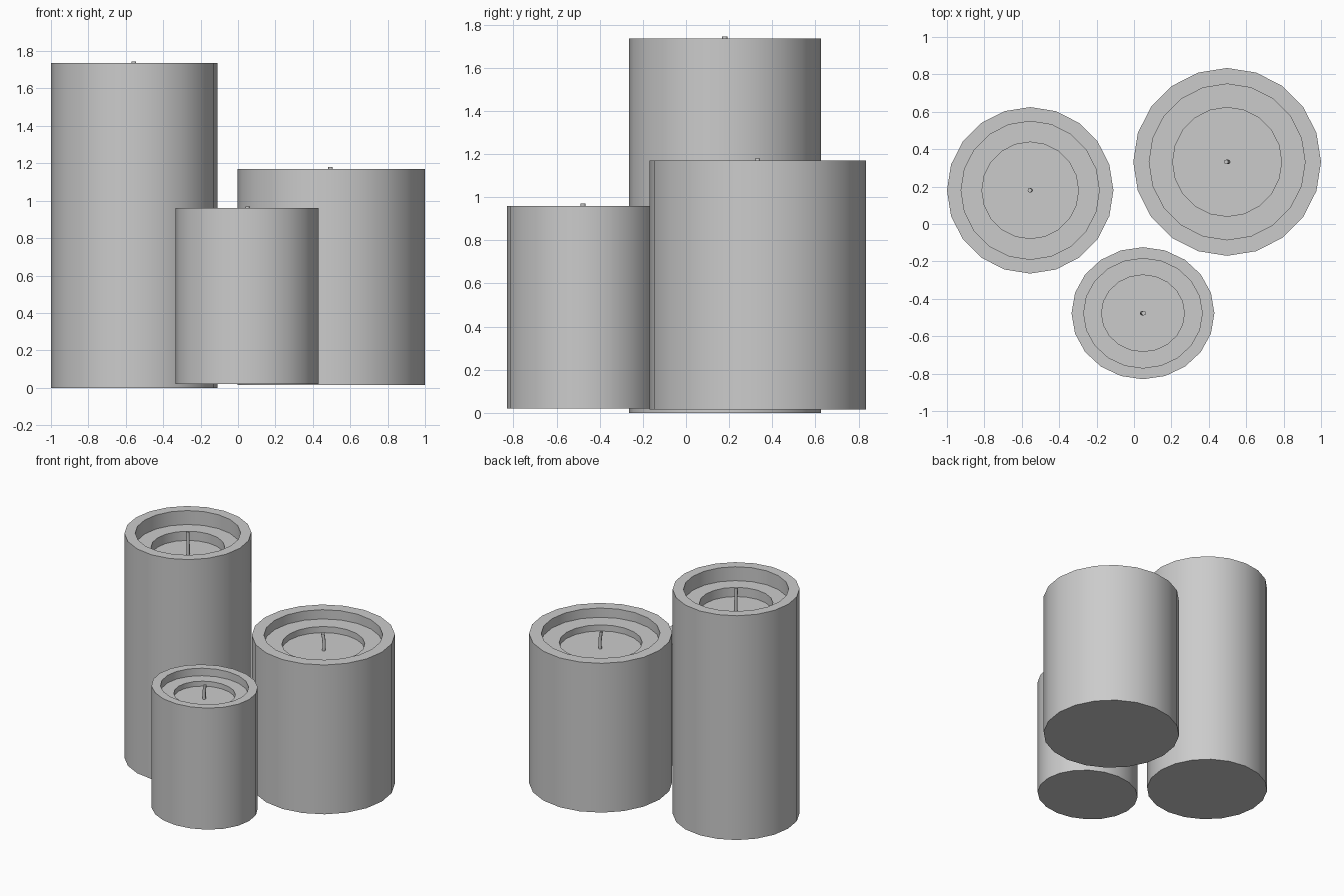
import bpy, bmesh, math

if "Cube" in bpy.data.objects:
    bpy.data.objects.remove(bpy.data.objects["Cube"])

SIDES = 20


def finish(name, bm, angle):
    bmesh.ops.recalc_face_normals(bm, faces=bm.faces[:])
    mesh = bpy.data.meshes.new(name)
    bm.to_mesh(mesh)
    bm.free()
    ob = bpy.data.objects.new(name, mesh)
    bpy.context.collection.objects.link(ob)
    bpy.ops.object.select_all(action='DESELECT')
    ob.select_set(True)
    bpy.context.view_layer.objects.active = ob
    bpy.ops.object.shade_smooth_by_angle(angle=math.radians(angle))
    return ob


def skin(rings, bm):
    # Join successive vertex rings and cap both ends
    loops = [[bm.verts.new(p) for p in ring] for ring in rings]
    n = len(loops[0])
    for a, b in zip(loops, loops[1:]):
        for i in range(n):
            j = (i + 1) % n
            bm.faces.new((a[i], a[j], b[j], b[i]))
    bm.faces.new(loops[0][::-1])
    bm.faces.new(loops[-1])


def ring(cx, cy, rx, ry, z, n):
    return [(cx + rx * math.cos(2 * math.pi * i / n),
             cy + ry * math.sin(2 * math.pi * i / n), z) for i in range(n)]


def candle(label, x, y, rx, ry, z0, z1, bend):
    h = z1 - z0
    ledge = z1 - 0.062 * h
    floor = ledge - 0.041 * h
    # Wax body: outer wall, rim, ledge and sunken pool
    profile = [(1, z0), (1, z1), (0.83, z1), (0.83, ledge),
               (0.58, ledge), (0.58, floor)]
    bm = bmesh.new()
    skin([ring(x, y, rx * f, ry * f, z, SIDES) for f, z in profile], bm)
    finish(label + "_candle_body", bm, 30)

    # Slightly bowed wick standing in the pool
    top = z1 + 0.01
    bm = bmesh.new()
    rings = []
    for i in range(6):
        t = i / 5
        off = bend * (1 - (2 * t - 0.6) ** 2)
        rings.append(ring(x + off, y, 0.012, 0.012,
                          floor - 0.005 + t * (top - floor + 0.005), 8))
    skin(rings, bm)
    finish(label + "_candle_wick", bm, 50)


candle("tall", -0.555, 0.18, 0.445, 0.445, 0.0, 1.735, 0.002)
candle("wide", 0.498, 0.332, 0.502, 0.502, 0.015, 1.17, 0.006)
candle("small", 0.048, -0.477, 0.382, 0.353, 0.02, 0.96, -0.004)
